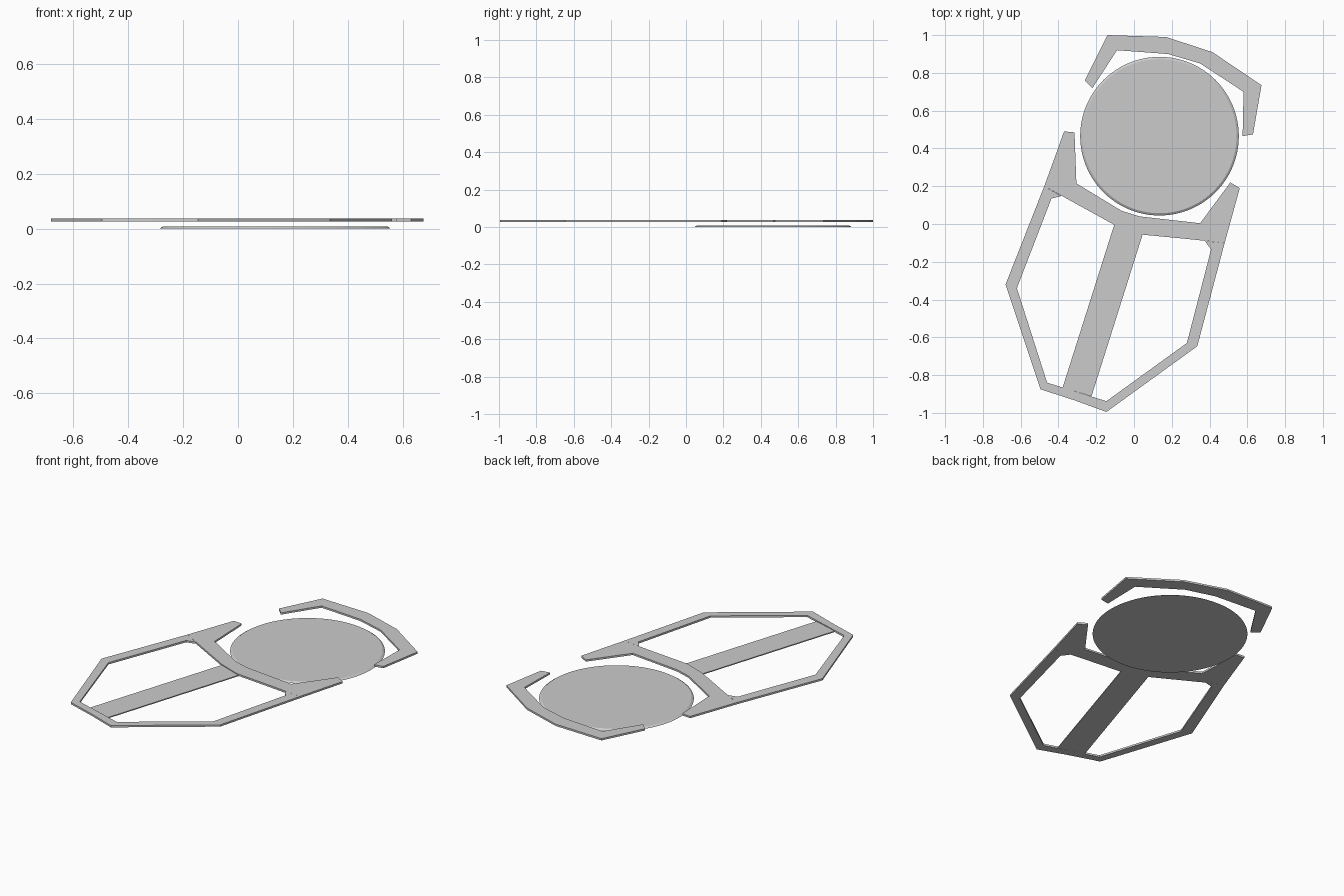
import bpy, bmesh, math
from mathutils import Vector

cube = bpy.data.objects.get("Cube")
if cube:
    bpy.data.objects.remove(cube)

grey = bpy.data.materials.new("plain grey")
grey.use_nodes = True
COLOUR = (0.6, 0.6, 0.6, 1)
grey.diffuse_color = COLOUR
grey.node_tree.nodes["Principled BSDF"].inputs["Base Color"].default_value = COLOUR

BOTTOM, TOP = 0.026, 0.037


def finish(name, bm):
    bmesh.ops.recalc_face_normals(bm, faces=bm.faces)
    mesh = bpy.data.meshes.new(name)
    bm.to_mesh(mesh)
    bm.free()
    mesh.materials.append(grey)
    obj = bpy.data.objects.new(name, mesh)
    bpy.context.collection.objects.link(obj)
    return obj


def plate(name, outline, low=BOTTOM, high=TOP):
    """Flat plate cut to an outline."""
    bm = bmesh.new()
    face = bm.faces.new([bm.verts.new((x, y, low)) for x, y in outline])
    new = bmesh.ops.extrude_face_region(bm, geom=[face])["geom"]
    verts = [g for g in new if isinstance(g, bmesh.types.BMVert)]
    bmesh.ops.translate(bm, verts=verts, vec=(0, 0, high - low))
    return finish(name, bm)


def pins(name, points, z, radius):
    """Tiny pin heads, just proud of the surface."""
    bm = bmesh.new()
    for x, y in points:
        ring = bmesh.ops.create_circle(bm, cap_ends=True, segments=8, radius=radius)
        bmesh.ops.translate(bm, verts=ring["verts"], vec=(x, y, z + 0.0005))
    return finish(name, bm)


def edge_points(path, inset=0.016):
    """Two pin positions along each edge of a path, set in to its right side."""
    points = []
    for a, b in zip(path, path[1:]):
        a, b = Vector(a), Vector(b)
        along = (b - a).normalized()
        side = Vector((along.y, -along.x)) * inset
        points += [a.lerp(b, t) + side for t in (0.15, 0.85)]
    return points


# Curved guard behind the disc
guard_outer = [(-.26, .76), (-.14, 1), (.17, .99), (.415, .91), (.675, .735), (.63, .475)]
guard_inner = [(.575, .465), (.58, .70), (.35, .85), (.18, .90), (-.09, .92), (-.22, .72)]
plate("rear_guard", guard_outer + guard_inner)

# Cross brace with two pointed wings
left_joint, right_joint = (-.475, .2), (.48, -.10)
brace_front = [right_joint, (.29, -.08), (.03, -.055), (-.10, -.007), left_joint]
brace_rear = [(-.37, .49), (-.315, .485), (-.305, .215), (-.066, .07), (.03, .04),
              (.35, .004), (.51, .22), (.56, .19)]
plate("cross_brace", brace_front + brace_rear)

# Front frame, made of two bent rails meeting at the front
right_rail_outer = [(-.31, -.93), (-.146, -.995), (.335, -.647), right_joint]
right_rail_outer[0] = (-.31, -.935)
plate("left_front_rail", right_rail_outer +
      [(.375, -.09), (.408, -.135), (.28, -.63), (-.146, -.938), (-.3, -.89)])
left_rail_outer = [left_joint, (-.68, -.32), (-.495, -.875), (-.31, -.935)]
plate("right_front_rail", left_rail_outer +
      [(-.3, -.89), (-.46, -.84), (-.62, -.34), (-.437, .135), (-.384, .148)])

# Plank joining the brace to the front of the frame
plate("centre_plank", [(-.105, -.005), (.045, -.058), (-.225, -.912), (-.378, -.866)],
      BOTTOM, 0.032)

# Pin heads on the frame
frame_pins = edge_points(guard_outer) + edge_points(brace_front)
frame_pins += edge_points(right_rail_outer, -0.016) + edge_points(left_rail_outer[::-1])
pins("frame_pins", frame_pins, TOP, 0.005)

# Round disc with a slightly bevelled rim
centre, radius, height = Vector((0.135, 0.465)), 0.42, 0.008
bm = bmesh.new()
bmesh.ops.create_cone(bm, cap_ends=True, segments=96, radius1=radius,
                      radius2=radius - 0.012, depth=height)
bmesh.ops.translate(bm, verts=bm.verts, vec=(*centre, height / 2))
finish("round_disc", bm)

# Rings of small pins on the disc
disc_pins = []
for ring in range(1, 7):
    count = 8 + 4 * ring
    for i in range(count):
        angle = math.tau * i / count
        disc_pins.append(centre + Vector((math.cos(angle), math.sin(angle))) * ring * 0.06)
pins("disc_pins", disc_pins, height, 0.003)
